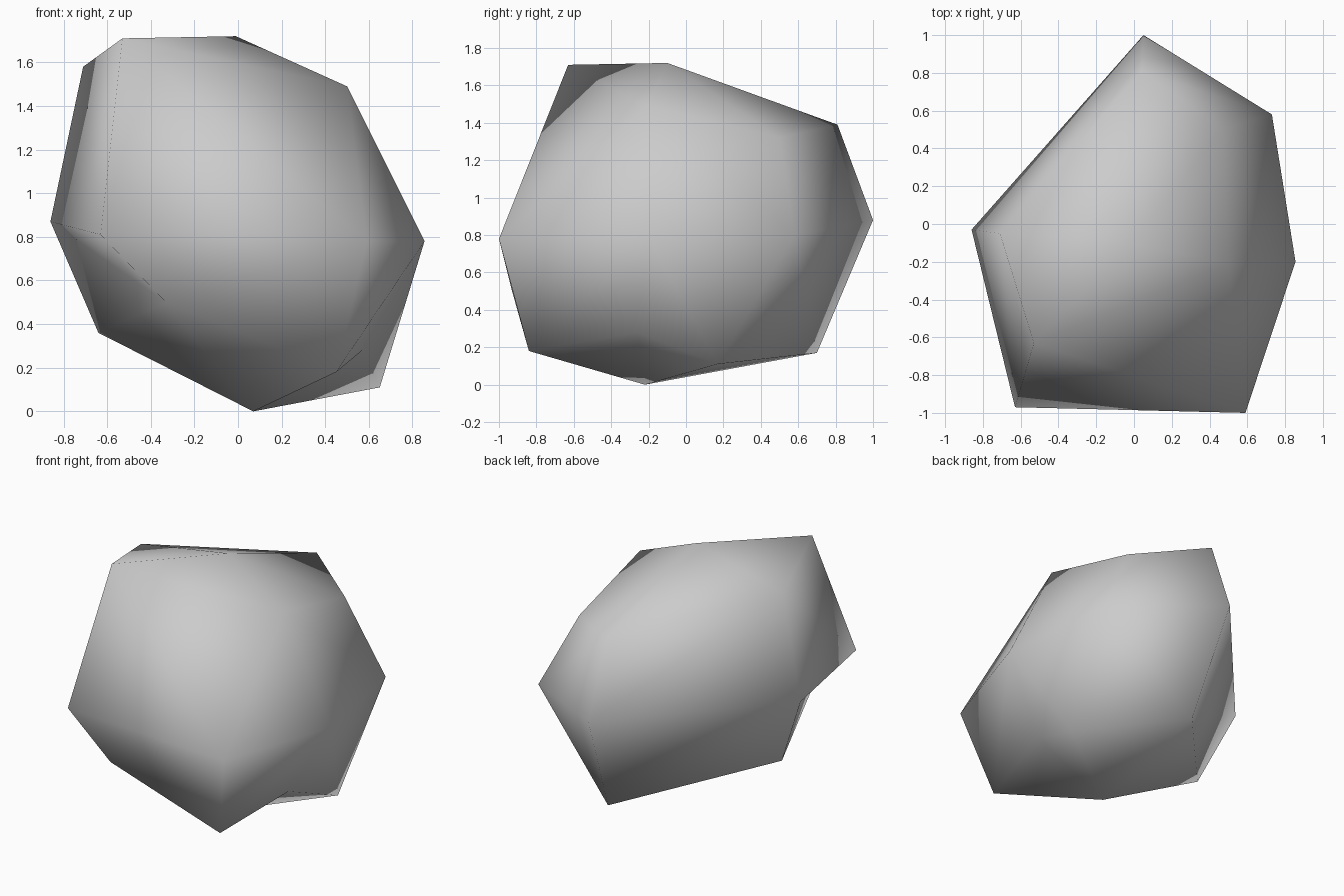
import bpy
import bmesh
from mathutils import Vector

default = bpy.data.objects.get("Cube")
if default:
    bpy.data.objects.remove(default, do_unlink=True)

# Corners of the boulder, named by where they sit
CORNERS = {
    "crown": (-.01, -.1, 1.72),
    "crown_front": (-.53, -.63, 1.71),
    "crown_side": (-.71, -.05, 1.58),
    "crown_left": (.5, -.21, 1.49),
    "shoulder_left": (.47, .5, 1.32),
    "shoulder_back": (.04, .81, 1.39),
    "waist_back": (.05, 1, .88),
    "waist_back_left": (.73, .58, .8),
    "waist_left": (.855, -.2, .78),
    "waist_front_left": (.59, -1, .78),
    "waist_front_right": (-.63, -.97, .81),
    "waist_right": (-.86, -.03, .87),
    "chin": (-.33, -.93, .5),
    "foot_front": (.45, -.84, .18),
    "foot_right": (-.64, -.14, .36),
    "foot_left": (.65, .17, .11),
    "foot_back": (.11, .7, .17),
    "base": (.07, -.22, 0),
}


def retile(bm, verts, ring, tiles):
    """Replace the faces spanning the ring of corners with new tiles."""
    ring_verts = {verts[n] for n in ring}
    old = [f for f in bm.faces if set(f.verts) <= ring_verts]
    bmesh.ops.delete(bm, geom=old, context='FACES_ONLY')
    edges = [e for e in bm.edges if not e.link_faces]
    bmesh.ops.delete(bm, geom=edges, context='EDGES')
    for tile in tiles:
        bm.faces.new([verts[n] for n in tile])


# Boulder: hull of the corners
bm = bmesh.new()
verts = {name: bm.verts.new(Vector(co)) for name, co in CORNERS.items()}
bmesh.ops.convex_hull(bm, input=list(bm.verts))

# Hollow under the right side
retile(bm, verts,
       ("waist_front_right", "waist_right", "foot_right", "chin"),
       (("waist_front_right", "waist_right", "chin"),
        ("waist_right", "foot_right", "chin")))

# Dent above the left foot
ring = ("foot_front", "waist_left", "foot_left", "base")
fan = [(a, b, "dent") for a, b in zip(ring, ring[1:] + ring[:1])]
verts["dent"] = bm.verts.new((.57, -.26, .28))
retile(bm, verts, ring, fan)

bmesh.ops.recalc_face_normals(bm, faces=list(bm.faces))
for face in bm.faces:
    face.smooth = True

mesh = bpy.data.meshes.new("boulder")
bm.to_mesh(mesh)
bm.free()

# Stone colour
stone = bpy.data.materials.new("stone_grey")
stone.use_nodes = True
colour = (.6, .6, .6, 1)
stone.diffuse_color = colour
shader = next(n for n in stone.node_tree.nodes if n.type == 'BSDF_PRINCIPLED')
shader.inputs["Base Color"].default_value = colour
mesh.materials.append(stone)

boulder = bpy.data.objects.new("boulder", mesh)
bpy.context.collection.objects.link(boulder)
